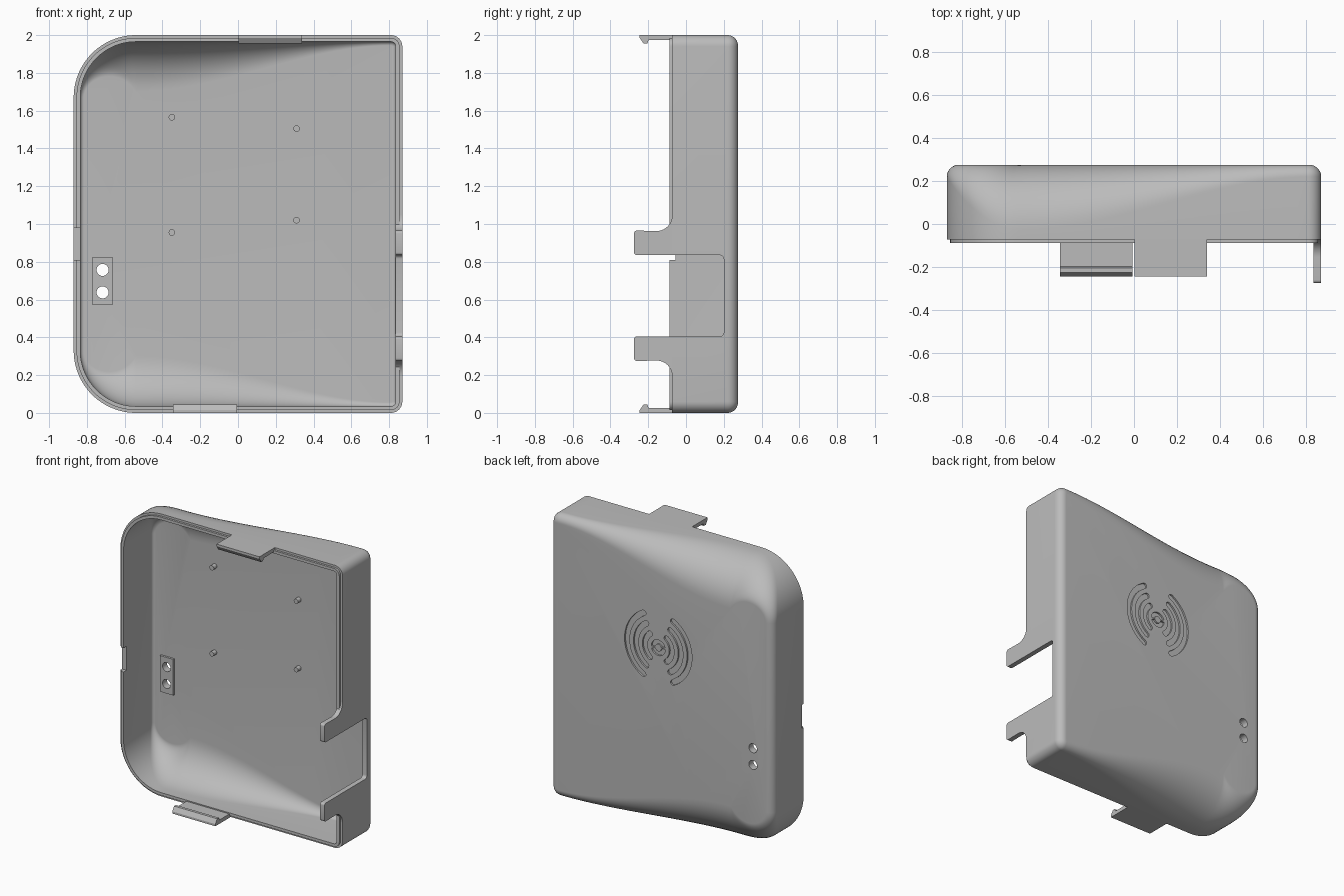
import bpy, bmesh
from math import sin, cos, pi, radians

if "Cube" in bpy.data.objects:
    bpy.data.objects.remove(bpy.data.objects["Cube"])

grey = bpy.data.materials.new("plain grey")
grey.use_nodes = True
GREY = (0.5, 0.5, 0.5, 1)
grey.diffuse_color = GREY
grey.node_tree.nodes["Principled BSDF"].inputs["Base Color"].default_value = GREY

BACK, RIM, LIP = 0.275, -0.073, -0.088
SIDE, WALL, STEP = 0.87, 0.035, 0.015
BIG, SMALL = 0.33, 0.06          # corner radii of the outline
SOFT, TIGHT = 0.30, 0.055        # largest and smallest edge rounding


def make(name, bm):
    bmesh.ops.recalc_face_normals(bm, faces=bm.faces)
    mesh = bpy.data.meshes.new(name)
    bm.to_mesh(mesh)
    bm.free()
    mesh.materials.append(grey)
    ob = bpy.data.objects.new(name, mesh)
    bpy.context.collection.objects.link(ob)
    return ob


def smooth(ob):
    ob.data.polygons.foreach_set("use_smooth", [True] * len(ob.data.polygons))
    ob.data.set_sharp_from_angle(angle=radians(30))


def prism(bm, points, offset):
    """Extrude a closed polygon of 3D points along an offset."""
    face = bm.faces.new([bm.verts.new(p) for p in points])
    top = bmesh.ops.extrude_face_region(bm, geom=[face])["geom"]
    bmesh.ops.translate(bm, vec=offset,
                        verts=[v for v in top if isinstance(v, bmesh.types.BMVert)])


def box(bm, x0, x1, y0, y1, z0, z1):
    prism(bm, [(x0, y0, z0), (x1, y0, z0), (x1, y0, z1), (x0, y0, z1)], (0, y1 - y0, 0))


def disc(bm, x, z, r, y0, y1, n=24):
    prism(bm, [(x + r * cos(2 * pi * i / n), y0, z + r * sin(2 * pi * i / n))
               for i in range(n)], (0, y1 - y0, 0))


def arc(cx, cy, r, a0, a1, n):
    return [(cx + r * cos(radians(a0 + (a1 - a0) * i / n)),
             cy + r * sin(radians(a0 + (a1 - a0) * i / n))) for i in range(n + 1)]


def ease(u):
    return u * u * (3 - 2 * u)


# Outline stations: position, outward normal and rounding radius
def outline():
    half = []
    xs, xb = SIDE - SMALL, BIG - SIDE
    for nx, nz in arc(0, 0, 1, 0, 90, 8):
        half.append((xs + SMALL * nx, 2 - SMALL + SMALL * nz, nx, nz, TIGHT))
    for i in range(1, 28):
        u = i / 28
        half.append((xs + (xb - xs) * u, 2, 0, 1, TIGHT + (SOFT - TIGHT) * ease(u)))
    for i, (nx, nz) in enumerate(arc(0, 0, 1, 90, 180, 24)):
        r = SOFT + (TIGHT - SOFT) * ease(i / 24)
        half.append((xb + BIG * nx, 2 - BIG + BIG * nz, nx, nz, r))
    return half + [(x, 2 - z, nx, -nz, r) for x, z, nx, nz, r in reversed(half)]


# Hollow cover: rounded outer skin, stepped rim, rounded inner skin
def cover():
    bm = bmesh.new()
    stations, n = outline(), 12

    def loop(f):
        pts = []
        for x, z, nx, nz, r in stations:
            off, y = f(r)
            pts.append(bm.verts.new((x - nx * off, y, z - nz * off)))
        return pts

    def rounding(d, a):
        return lambda r: (d + (r - d) * (1 - cos(a)), BACK - d - (r - d) * (1 - sin(a)))

    angles = [pi / 2 * i / n for i in range(n + 1)]
    loops = [loop(rounding(0, a)) for a in reversed(angles)]
    for off, y in [(0, RIM), (STEP, RIM), (STEP, LIP), (WALL, LIP)]:
        loops.append(loop(lambda r: (off, y)))
    loops += [loop(rounding(WALL, a)) for a in angles]
    for a, b in zip(loops, loops[1:]):
        for i in range(len(a)):
            j = (i + 1) % len(a)
            bm.faces.new((a[i], a[j], b[j], b[i]))
    bm.faces.new(loops[0])
    bm.faces.new(loops[-1])
    return make("cover", bm)


# Everything cut out of the cover
def openings():
    bm = bmesh.new()
    # side opening between the arms, with rounded inner corners
    c = 0.02
    ends = arc(0.2 - c, 0.405 + c, c, -90, 0, 5) + arc(0.2 - c, 0.835 - c, c, 0, 90, 5)
    prism(bm, [(0.82, y, z) for y, z in [(-0.3, 0.835), (-0.3, 0.405)] + ends], (0.1, 0, 0))
    # small rim notch on the opposite side
    box(bm, -0.9, -0.82, -0.2, -0.055, 0.81, 0.98)
    # two indicator holes
    for z in (0.757, 0.638):
        disc(bm, -0.717, z, 0.032, 0.15, 0.35)
    # concentric grooves on the back
    cx, cz, w, y0 = 0.025, 1.27, 0.019, BACK - 0.012
    for radius, spread in ((0.105, 52), (0.175, 58), (0.245, 62)):
        for mid in (0, 180):
            a, b = mid - spread, mid + spread
            pts = arc(cx, cz, radius + w, a, b, 20)
            ex, ez = arc(cx, cz, radius, b, b, 1)[0]
            pts += arc(ex, ez, w, b, b + 180, 6)[1:-1]
            pts += arc(cx, cz, radius - w, b, a, 20)
            ex, ez = arc(cx, cz, radius, a, a, 1)[0]
            pts += arc(ex, ez, w, a + 180, a + 360, 6)[1:-1]
            prism(bm, [(x, y0, z) for x, z in pts], (0, 0.1, 0))
    ring = [arc(cx, cz, r, s, s + 180, 12) for s in (0, 180) for r in (0.055, 0.025)]
    for outer, inner in (ring[:2], ring[2:]):
        gap = outer[:-1] + inner[-2::-1]
        prism(bm, [(x, y0, z) for x, z in gap], (0, 0.1, 0))
    return make("opening_cutter", bm)


def cut(ob, cutter):
    mod = ob.modifiers.new("openings", "BOOLEAN")
    mod.operation, mod.solver, mod.object = "DIFFERENCE", "EXACT", cutter
    mod.use_self = True
    bpy.context.view_layer.update()
    done = bpy.data.meshes.new_from_object(
        ob.evaluated_get(bpy.context.evaluated_depsgraph_get()))
    ob.modifiers.clear()
    ob.data = done


# Raised plate around the indicator holes
bm = bmesh.new()
box(bm, -0.77, -0.665, BACK - WALL - 0.015, BACK - WALL + 0.005, 0.57, 0.825)
plate = make("indicator_plate", bm)

shell = cover()
cutter = openings()
for ob in (shell, plate):
    cut(ob, cutter)
    smooth(ob)
bpy.data.objects.remove(cutter)

# Mounting pegs on the inner back wall
for i, (x, z) in enumerate([(-0.35, 1.565), (0.31, 1.505), (0.31, 1.02), (-0.35, 0.955)]):
    bm = bmesh.new()
    disc(bm, x, z, 0.017, BACK - WALL - 0.035, BACK - WALL + 0.005)
    smooth(make(f"mounting_peg_{i + 1}", bm))

# Snap tabs with hooked ends, top and bottom
hook = [(RIM, 0), (-0.245, 0), (-0.245, 0.015), (-0.225, 0.045), (-0.205, 0.045),
        (-0.198, 0.027), (-0.085, 0.027), (-0.085, WALL), (RIM, WALL)]
for name, x, top in (("top_snap_tab", 0.003, True), ("bottom_snap_tab", -0.343, False)):
    bm = bmesh.new()
    prism(bm, [(x, y, 2 - z if top else z) for y, z in hook], (0.337, 0, 0))
    make(name, bm)

# Side arms on either side of the opening
arm = [(RIM, 0.835)] + arc(-0.26, 0.85, 0.015, 270, 180, 4) \
    + arc(-0.26, 0.95, 0.015, 180, 90, 4) + arc(-0.155, 1.045, 0.082, -90, 0, 10)
for name, flip in (("upper_side_arm", False), ("lower_side_arm", True)):
    bm = bmesh.new()
    prism(bm, [(SIDE - WALL, y, 1.24 - z if flip else z) for y, z in arm], (WALL, 0, 0))
    smooth(make(name, bm))
